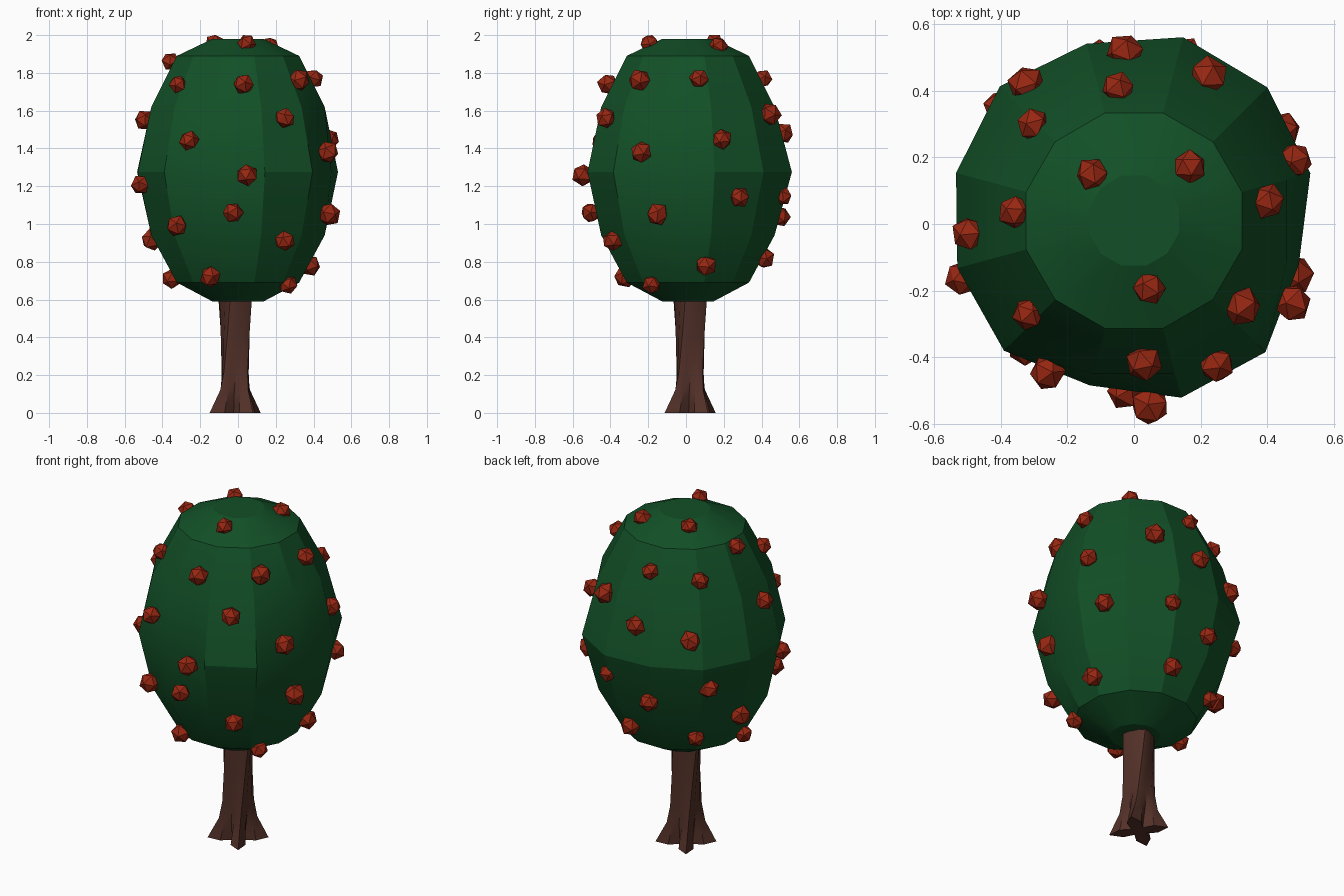
import bpy, bmesh, math, random
from mathutils import Vector, Euler

if "Cube" in bpy.data.objects:
    bpy.data.objects.remove(bpy.data.objects["Cube"])

random.seed(4)

def material(name, rgb):
    m = bpy.data.materials.new(name)
    m.diffuse_color = (*rgb, 1)
    m.use_nodes = True
    m.node_tree.nodes["Principled BSDF"].inputs["Base Color"].default_value = m.diffuse_color
    return m

LEAF = material("leaf green", (0.006, 0.08, 0.02))
BARK = material("bark brown", (0.085, 0.03, 0.021))
RED = material("fruit red", (0.31, 0.02, 0.006))

def finish(bm, name, mat, smooth=None):
    bmesh.ops.recalc_face_normals(bm, faces=bm.faces)
    me = bpy.data.meshes.new(name)
    bm.to_mesh(me)
    bm.free()
    me.materials.append(mat)
    ob = bpy.data.objects.new(name, me)
    bpy.context.collection.objects.link(ob)
    if smooth:
        bpy.ops.object.select_all(action='DESELECT')
        ob.select_set(True)
        bpy.context.view_layer.objects.active = ob
        bpy.ops.object.shade_smooth_by_angle(angle=math.radians(smooth))
    return ob

def loft(rings):
    """Skin a stack of closed rings and cap both ends."""
    bm = bmesh.new()
    vs = [[bm.verts.new(p) for p in ring] for ring in rings]
    n = len(vs[0])
    for a, b in zip(vs, vs[1:]):
        for i in range(n):
            j = (i + 1) % n
            bm.faces.new((a[i], a[j], b[j], b[i]))
    bm.faces.new(vs[0])
    bm.faces.new(vs[-1])
    return bm

# Crown: twelve-sided egg, slightly uneven at its widest ring
PROFILE = [(0.59, 0.14), (0.69, 0.335), (0.94, 0.475), (1.275, 0.547),
           (1.62, 0.475), (1.89, 0.335), (1.98, 0.14)]
WIDEST = [.548, .566, .57, .55, .57, .553, .549, .552, .512, .55, .558, .512]
rings = []
for z, r in PROFILE:
    ring = []
    for k in range(12):
        a = math.radians(15 + 30 * k)
        rr = WIDEST[k] if r == 0.547 else r
        ring.append((rr * math.cos(a), rr * math.sin(a) + 0.01, z))
    rings.append(ring)
finish(loft(rings), "crown", LEAF, 22)

# Trunk: four flared roots that twist into a ridged stem
TRUNK = [(0, 0.105, 0.06, 35), (0.05, 0.095, 0.045, 37), (0.12, 0.082, 0.023, 41),
         (0.22, 0.076, 0.012, 48), (0.42, 0.077, 0.009, 62), (0.72, 0.09, 0.008, 80)]
rings = []
for z, r, amp, turn in TRUNK:
    ring = []
    for k in range(16):
        a = math.radians(turn + 22.5 * k)
        rr = r + amp * math.cos(math.pi * k / 2)
        ring.append((rr * math.cos(a) - 0.015, rr * math.sin(a) + 0.022, z))
    rings.append(ring)
finish(loft(rings), "trunk", BARK, 30)

# Fruits: faceted balls half sunk in the crown, given as (angle, height)
FRUITS = [(131, 1.96), (283, 1.955), (45, 1.94), (175, 1.86), (322, 1.76), (97, 1.77),
          (221, 1.74), (9, 1.77), (136, 1.74), (274, 1.74), (63, 1.58), (184, 1.55),
          (300, 1.56), (93, 1.48), (128, 1.43), (240, 1.44), (21, 1.45), (333, 1.38),
          (275, 1.26), (198, 1.21), (32, 1.14), (73, 1.15), (139, 1.14), (102, 1.04),
          (267, 1.06), (342, 1.05), (229, 0.99), (164, 0.92), (302, 0.91), (79, 0.82),
          (15, 0.78), (133, 0.80), (187, 0.71), (246, 0.72), (325, 0.68)]

def crown_radius(z):
    for (z0, r0), (z1, r1) in zip(PROFILE, PROFILE[1:]):
        if z0 <= z <= z1:
            return r0 + (r1 - r0) * (z - z0) / (z1 - z0)

bm = bmesh.new()
for deg, z in FRUITS:
    a = math.radians(deg)
    r = crown_radius(z) + 0.008
    size = random.uniform(0.051, 0.062)
    if z > 1.9:
        size = 0.052
    ball = bmesh.ops.create_icosphere(bm, subdivisions=1, radius=size)["verts"]
    spin = Euler([random.uniform(0, 6.28) for _ in range(3)]).to_matrix()
    centre = Vector((r * math.cos(a), r * math.sin(a) + 0.005, z))
    for v in ball:
        v.co = spin @ v.co * random.uniform(0.93, 1.05) + centre
        v.co.z = min(v.co.z, 2.0)
finish(bm, "fruits", RED)
